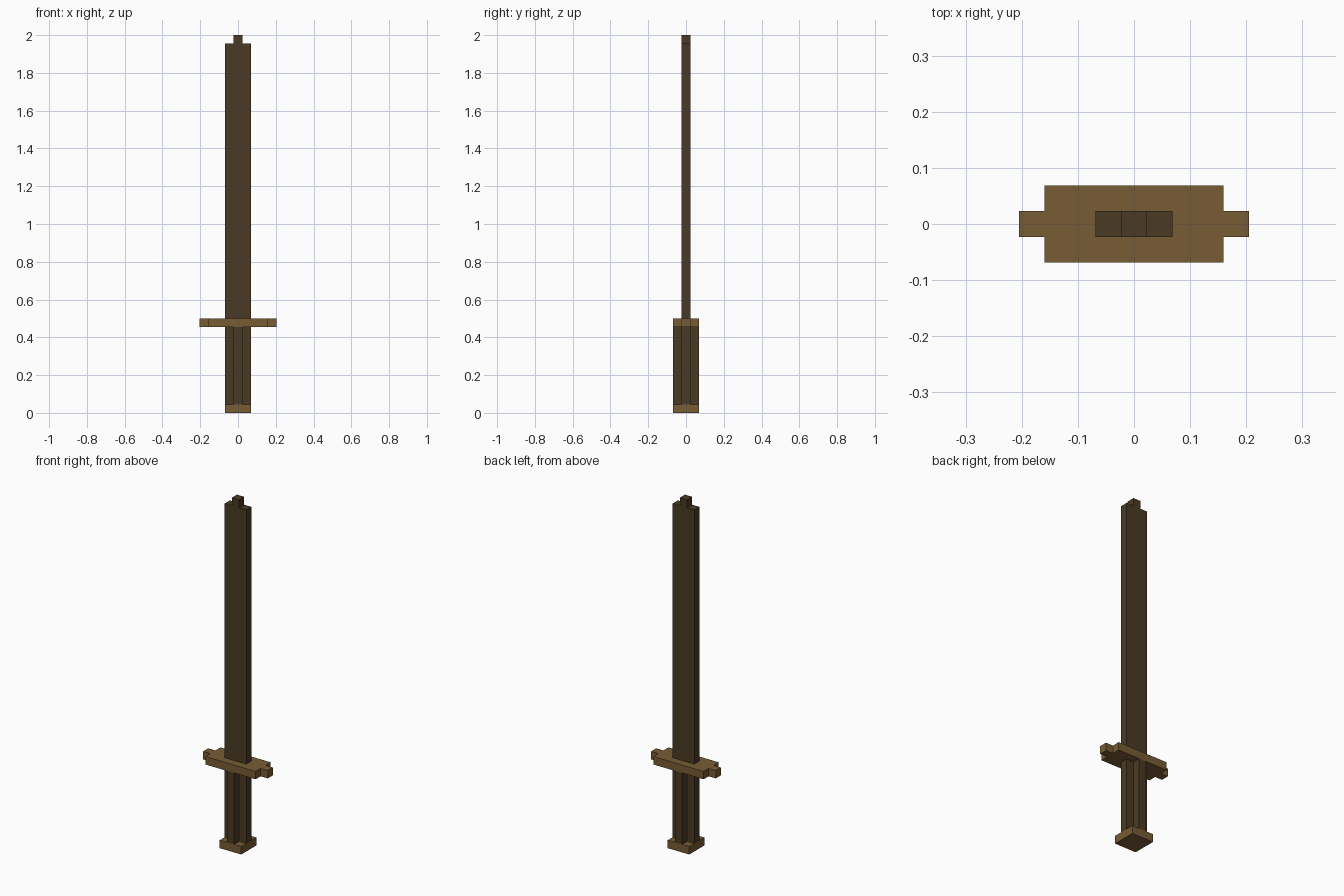
import bpy
import bmesh
from mathutils import Vector

if "Cube" in bpy.data.objects:
    bpy.data.objects.remove(bpy.data.objects["Cube"], do_unlink=True)

U = 2 / 44  # one block


def material(name, rgb):
    m = bpy.data.materials.new(name)
    m.use_nodes = True
    m.diffuse_color = (*rgb, 1)
    bsdf = m.node_tree.nodes["Principled BSDF"]
    bsdf.inputs["Base Color"].default_value = (*rgb, 1)
    bsdf.inputs["Roughness"].default_value = 0.9
    return m


dark_wood = material("dark wood", (0.069, 0.042, 0.017))
light_wood = material("light wood", (0.185, 0.107, 0.034))


def prism(name, outline, start, push, mat, upright=False):
    """Extrude an outline given in blocks; upright outlines lie in x-z."""
    bm = bmesh.new()
    verts = [bm.verts.new((x * U, start * U, y * U) if upright
                          else (x * U, y * U, start * U)) for x, y in outline]
    face = bm.faces.new(verts)
    out = bmesh.ops.extrude_face_region(bm, geom=[face])
    move = Vector((0, push * U, 0)) if upright else Vector((0, 0, push * U))
    bmesh.ops.translate(bm, vec=move,
                        verts=[g for g in out["geom"] if isinstance(g, bmesh.types.BMVert)])
    bmesh.ops.recalc_face_normals(bm, faces=bm.faces)
    mesh = bpy.data.meshes.new(name)
    bm.to_mesh(mesh)
    bm.free()
    mesh.materials.append(mat)
    obj = bpy.data.objects.new(name, mesh)
    bpy.context.collection.objects.link(obj)
    return obj


def cross(w, tip, d, arm):
    """Outline of a w x d rectangle whose ends carry narrower tabs out to tip."""
    half = [(tip, -arm), (tip, arm), (w, arm), (w, d)]
    other = [(-w, d), (-w, arm), (-tip, arm), (-tip, -arm), (-w, -arm), (-w, -d)]
    return half + other + [(w, -d), (w, -arm)]


# Square pommel and plus-shaped grip
prism("pommel", [(-1.5, -1.5), (1.5, -1.5), (1.5, 1.5), (-1.5, 1.5)], 0, 1, light_wood)
prism("grip", cross(0.5, 1.5, 1.5, 0.5), 1, 9, dark_wood)

# Crossguard with a narrow tab at each end
prism("crossguard", cross(3.5, 4.5, 1.5, 0.5), 10, 1, light_wood)

# Flat blade with a stepped tip
prism("blade", [(-1.5, 11), (1.5, 11), (1.5, 43), (0.5, 43), (0.5, 44),
                (-0.5, 44), (-0.5, 43), (-1.5, 43)], -0.5, 1, dark_wood, upright=True)
